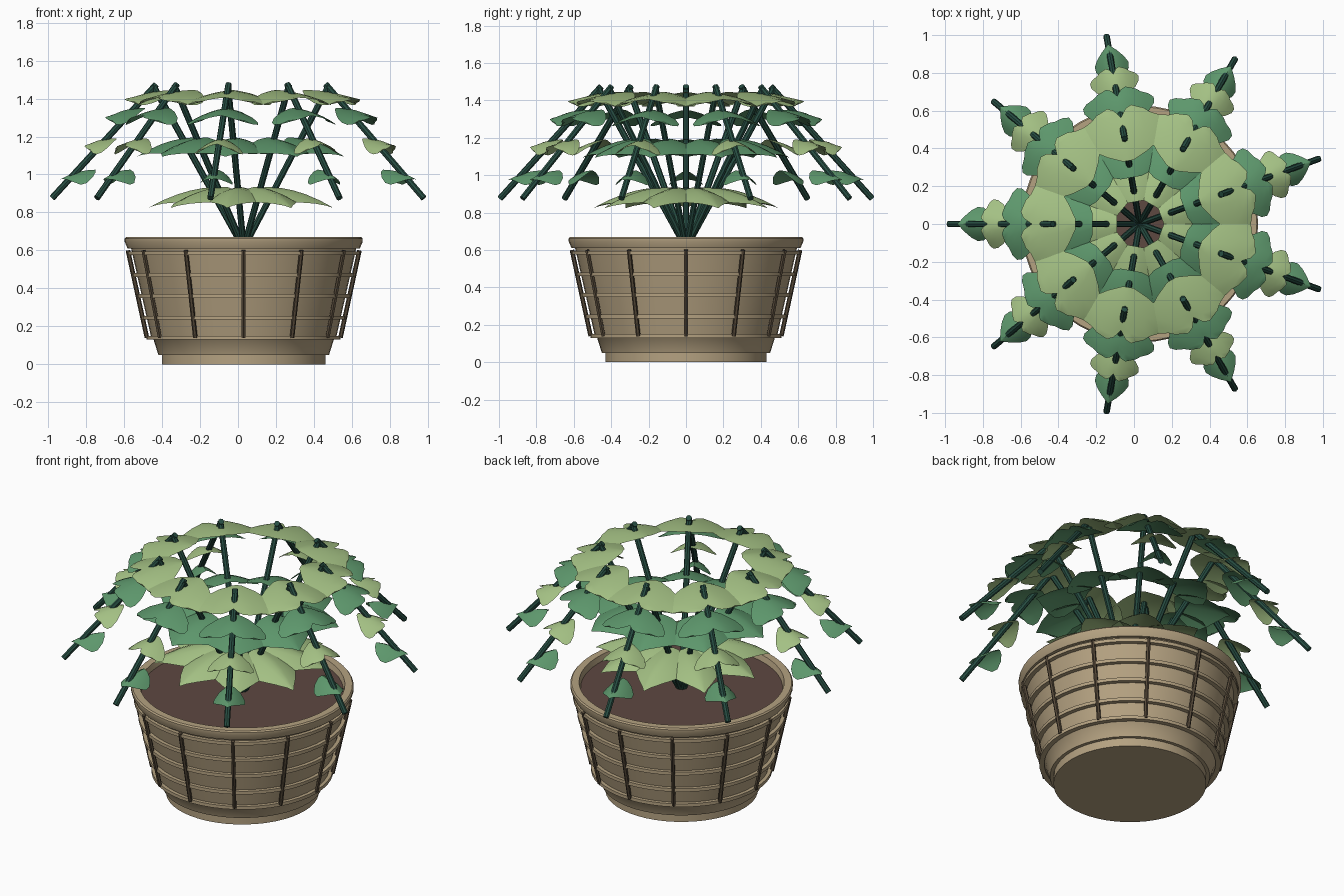
import bpy, bmesh
from math import sin, cos, pi, radians
from mathutils import Vector, Matrix

cube = bpy.data.objects.get("Cube")
if cube:
    bpy.data.objects.remove(cube, do_unlink=True)

CENTRE = Vector((0.03, 0, 0))
STEMS = 9
RIBS = 12


def material(name, rgb):
    m = bpy.data.materials.new(name)
    m.use_nodes = True
    m.diffuse_color = (*rgb, 1)
    m.node_tree.nodes["Principled BSDF"].inputs["Base Color"].default_value = (*rgb, 1)
    return m


TAN = material("tan wicker", (0.46, 0.36, 0.22))
BROWN = material("dark brown wood", (0.09, 0.065, 0.04))
SOIL = material("soil", (0.11, 0.065, 0.053))
STEM = material("stem green", (0.02, 0.075, 0.055))
DARK = material("mid green leaf", (0.11, 0.31, 0.15))
LIGHT = material("light green leaf", (0.37, 0.53, 0.23))


def finish(bm, name, mat, angle=35):
    mesh = bpy.data.meshes.new(name)
    bm.to_mesh(mesh)
    bm.free()
    obj = bpy.data.objects.new(name, mesh)
    bpy.context.collection.objects.link(obj)
    obj.location = CENTRE
    mesh.materials.append(mat)
    bpy.ops.object.select_all(action="DESELECT")
    obj.select_set(True)
    bpy.context.view_layer.objects.active = obj
    bpy.ops.object.shade_smooth_by_angle(angle=radians(angle))
    return obj


def lathe(bm, profile, steps=48, closed=False):
    """Revolve (radius, height) points around z."""
    rings = [[bm.verts.new((r * cos(2 * pi * i / steps), r * sin(2 * pi * i / steps), z))
              for i in range(steps)] for r, z in profile]
    pairs = list(zip(rings, rings[1:]))
    if closed:
        pairs.append((rings[-1], rings[0]))
    for a, b in pairs:
        for i in range(steps):
            j = (i + 1) % steps
            bm.faces.new((a[i], a[j], b[j], b[i]))
    return rings


def rod(bm, a, b, radius, sides=8):
    a, b = Vector(a), Vector(b)
    turn = (b - a).to_track_quat("Z", "Y").to_matrix().to_4x4()
    bmesh.ops.create_cone(bm, cap_ends=True, segments=sides, radius1=radius, radius2=radius,
                          depth=(b - a).length, matrix=Matrix.Translation((a + b) / 2) @ turn)


def polar(r, angle, z):
    return (r * cos(angle), r * sin(angle), z)


def wall(z):
    """Radius of the tapered basket wall at a height."""
    return 0.485 + (z - 0.13) * 0.225


# Basket body with foot and rim
bm = bmesh.new()
rings = lathe(bm, [(0.43, 0), (0.43, 0.05), (0.45, 0.05), (0.475, 0.13), (wall(0.14), 0.14),
                   (wall(0.61), 0.61), (0.612, 0.61), (0.627, 0.645), (0.627, 0.662),
                   (0.62, 0.67), (0.578, 0.67), (0.565, 0.62)])
bm.faces.new(list(reversed(rings[0])))
finish(bm, "basket", TAN)

# Horizontal hoops
bm = bmesh.new()
for z in (0.14, 0.245, 0.36, 0.47, 0.585):
    r = wall(z)
    lathe(bm, [(r - 0.005, z - 0.01), (r + 0.024, z - 0.01),
               (r + 0.024, z + 0.01), (r - 0.005, z + 0.01)], closed=True)
finish(bm, "basket_hoops", TAN)

# Upright ribs
bm = bmesh.new()
for i in range(RIBS):
    a = 2 * pi * i / RIBS
    rod(bm, polar(0.51, a, 0.14), polar(0.61, a, 0.6), 0.012, 6)
finish(bm, "basket_ribs", BROWN)

# Soil
bm = bmesh.new()
bmesh.ops.create_circle(bm, cap_ends=True, segments=48, radius=0.572,
                        matrix=Matrix.Translation((0, 0, 0.635)))
finish(bm, "soil", SOIL)

# Stems: a rising part and a drooping part
bm = bmesh.new()
for i in range(STEMS):
    a = pi + 2 * pi * i / STEMS
    rod(bm, polar(0.01, a, 0.63), polar(0.478, a, 1.47), 0.017)
    rod(bm, polar(0.46, a, 1.475), polar(1.01, a, 0.875), 0.017)
finish(bm, "stems", STEM)

# Leaf outlines: (position along the leaf, share of half width)
POINTED = [(0, 0.3), (0.08, 0.68), (0.25, 0.97), (0.42, 1), (0.6, 0.8), (0.8, 0.45), (0.93, 0.16), (1, 0.02)]
LOBED = [(0, 0.12), (0.12, 0.45), (0.3, 0.8), (0.5, 0.98), (0.68, 1), (0.85, 0.88), (0.95, 0.72), (1, 0.55)]


def leaf_tier(name, mat, outline, inner, outer, half, top, side_drop, tip_drop, notch=0):
    bm = bmesh.new()
    across = [k / 4 for k in range(-4, 5)]
    for i in range(STEMS):
        turn = Matrix.Rotation(pi + 2 * pi * i / STEMS, 4, "Z")
        rows = []
        for u, w in outline:
            row = []
            for s in across:
                # Pull the middle and corners back to round the two lobes
                back = notch * u ** 3 * (2 * abs(s) - 1) ** 2
                x = inner + (outer - inner) * (u - back)
                d = abs(s) * w
                z = top - side_drop * (0.4 * d + 0.6 * d * d) - tip_drop * u * u
                row.append(bm.verts.new(turn @ Vector((x, s * w * half, z))))
            rows.append(row)
        for a, b in zip(rows, rows[1:]):
            for k in range(len(across) - 1):
                bm.faces.new((a[k], b[k], b[k + 1], a[k + 1]))
    finish(bm, name, mat)


# Broad leaves on the rising stems
leaf_tier("lower_inner_leaves", LIGHT, POINTED, 0.12, 0.5, 0.15, 0.935, 0.06, 0.11)
leaf_tier("upper_inner_leaves", DARK, POINTED, 0.25, 0.56, 0.19, 1.195, 0.07, 0.1)

# Leaves along the drooping stems, smaller toward the tip
leaf_tier("crown_leaves", LIGHT, LOBED, 0.34, 0.63, 0.235, 1.445, 0.06, 0.04, 0.2)
leaf_tier("shoulder_leaves", DARK, LOBED, 0.52, 0.73, 0.19, 1.35, 0.07, 0.04, 0.2)
leaf_tier("outer_leaves", LIGHT, LOBED, 0.67, 0.84, 0.13, 1.19, 0.07, 0.03, 0.2)
leaf_tier("tip_leaves", DARK, POINTED, 0.78, 0.965, 0.09, 1.025, 0.07, 0.05)
